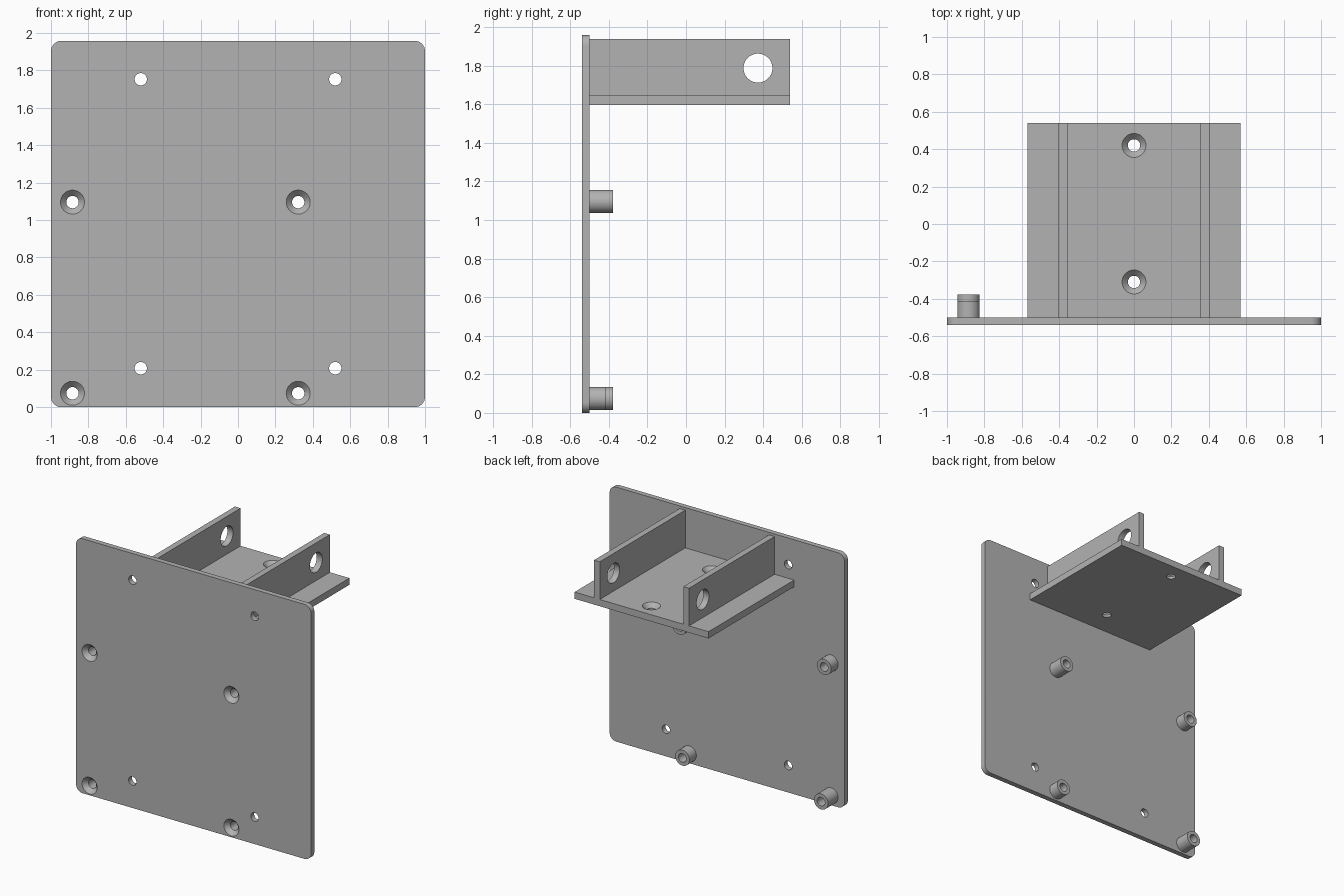
import bpy, bmesh
from math import radians
from mathutils import Matrix

if "Cube" in bpy.data.objects:
    bpy.data.objects.remove(bpy.data.objects["Cube"])

grey = bpy.data.materials.new("plain grey")
grey.use_nodes = True
grey.diffuse_color = (0.45, 0.45, 0.45, 1)
grey.node_tree.nodes["Principled BSDF"].inputs["Base Color"].default_value = (0.45, 0.45, 0.45, 1)

FRONT, BACK, END = -0.54, -0.50, 0.54      # plate faces and shelf end along y
SHELF_LOW, SHELF_TOP = 1.596, 1.648
HOLE, SINK = 0.033, 0.064                  # screw hole and countersink radii
TURN = {"x": Matrix.Rotation(radians(90), 4, "Y"),
        "y": Matrix.Rotation(radians(-90), 4, "X"),
        "z": Matrix.Identity(4)}


def finish(name, bm):
    mesh = bpy.data.meshes.new(name)
    bm.to_mesh(mesh)
    bm.free()
    mesh.materials.append(grey)
    obj = bpy.data.objects.new(name, mesh)
    bpy.context.collection.objects.link(obj)
    return obj


def box(name, low, high, corner=0):
    bm = bmesh.new()
    bmesh.ops.create_cube(bm, size=1)
    for v in bm.verts:
        v.co = [l + (h - l) * (c + 0.5) for l, h, c in zip(low, high, v.co)]
    if corner:
        # round the edges that run front to back
        edges = [e for e in bm.edges if abs(e.verts[0].co.y - e.verts[1].co.y) > 0.01]
        bmesh.ops.bevel(bm, geom=edges, offset=corner, segments=8, profile=0.5, affect="EDGES")
    return finish(name, bm)


def rod(name, axis, start, length, r1, r2=None):
    """Cylinder or cone growing from start along the positive axis."""
    bm = bmesh.new()
    bmesh.ops.create_cone(bm, cap_ends=True, segments=48, radius1=r1,
                          radius2=r1 if r2 is None else r2, depth=length)
    bm.transform(Matrix.Translation(start) @ TURN[axis] @ Matrix.Translation((0, 0, length / 2)))
    return finish(name, bm)


def cut(obj, *cutters):
    for cutter in cutters:
        mod = obj.modifiers.new("hole", "BOOLEAN")
        mod.operation, mod.solver, mod.object = "DIFFERENCE", "EXACT", cutter
        bpy.context.view_layer.objects.active = obj
        bpy.ops.object.modifier_apply(modifier=mod.name)
    for cutter in cutters:
        bpy.data.objects.remove(cutter)


# Mounting plate with rounded corners
plate = box("mounting_plate", (-1, FRONT, 0), (1, BACK, 1.958), 0.055)
parts = [plate]

# Plain screw holes
for x in (-0.52, 0.52):
    for z in (0.208, 1.753):
        cut(plate, rod("cutter", "y", (x, FRONT - 0.1, z), 0.3, HOLE))

# Hollow standoffs behind countersunk holes, diagonal pairs of equal length
for x, z, tip in ((-0.885, 0.074, -0.378), (0.322, 1.096, -0.378),
                  (-0.885, 1.096, -0.415), (0.322, 0.074, -0.415)):
    side = "left" if x > 0 else "right"
    level = "upper" if z > 1 else "lower"
    boss = rod(f"{level}_{side}_standoff", "y", (x, BACK, z), tip - BACK, 0.06)
    cut(boss, rod("cutter", "y", (x, FRONT, z), 0.4, HOLE))
    cut(plate, rod("cutter", "y", (x, FRONT - 0.1, z), 0.3, HOLE),
        rod("cutter", "y", (x, FRONT - 0.001, z), 0.035, SINK + 0.001, HOLE - 0.001))
    parts.append(boss)

# Shelf with two countersunk holes
shelf = box("shelf", (-0.57, BACK, SHELF_LOW), (0.57, END, SHELF_TOP))
for y in (-0.31, 0.42):
    cut(shelf, rod("cutter", "z", (0, y, SHELF_LOW - 0.1), 0.3, HOLE),
        rod("cutter", "z", (0, y, SHELF_TOP - 0.034), 0.035, HOLE - 0.001, SINK + 0.001))
parts.append(shelf)

# Side walls with pin holes
for side, x in (("left", 0.38), ("right", -0.38)):
    wall = box(f"{side}_wall", (x - 0.024, BACK, SHELF_TOP), (x + 0.024, END, 1.938))
    cut(wall, rod("cutter", "x", (x - 0.1, 0.373, 1.787), 0.2, 0.075))
    parts.append(wall)

# Smooth round surfaces, sharp edges
for obj in parts:
    bpy.ops.object.select_all(action="DESELECT")
    obj.select_set(True)
    bpy.context.view_layer.objects.active = obj
    bpy.ops.object.shade_smooth_by_angle(angle=radians(30))
